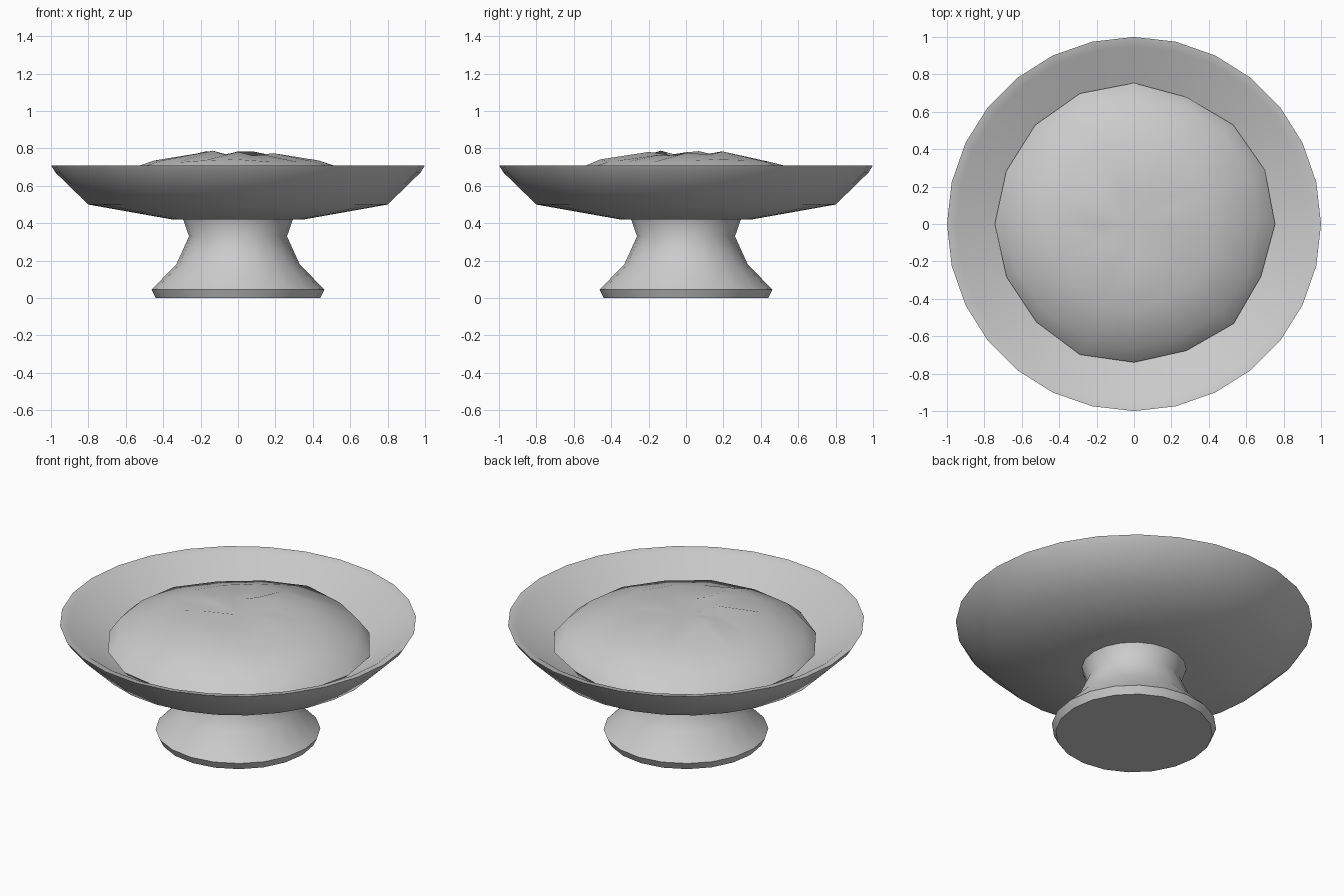
import bpy, math, random

if "Cube" in bpy.data.objects:
    bpy.data.objects.remove(bpy.data.objects["Cube"])

random.seed(4)


def lathe(name, profile, sides, phase=0.0, jitter=None):
    """Spin an (r, z) profile around z; points at r = 0 become poles."""
    verts, faces, rings = [], [], []
    for i, (r, z) in enumerate(profile):
        start = len(verts)
        if r == 0:
            verts.append((0, 0, z))
            rings.append([start] * sides)
            continue
        for k in range(sides):
            a = 2 * math.pi * k / sides + phase
            dr, dz = jitter[i] if jitter else (0, 0)
            rr = r + random.uniform(-dr, dr)
            verts.append((rr * math.cos(a), rr * math.sin(a), z + random.uniform(-dz, dz)))
        rings.append(list(range(start, start + sides)))
    for lo, hi in zip(rings, rings[1:]):
        for k in range(sides):
            n = (k + 1) % sides
            face = list(dict.fromkeys((lo[k], lo[n], hi[n], hi[k])))
            faces.append(face)
    mesh = bpy.data.meshes.new(name)
    mesh.from_pydata(verts, [], faces)
    mesh.update()
    obj = bpy.data.objects.new(name, mesh)
    bpy.context.collection.objects.link(obj)
    bpy.ops.object.select_all(action='DESELECT')
    obj.select_set(True)
    bpy.context.view_layer.objects.active = obj
    bpy.ops.object.shade_smooth_by_angle(angle=math.radians(50))
    return obj


# Flared foot with a narrow waist
lathe("pedestal", [(0, 0), (0.44, 0), (0.462, 0.045), (0.33, 0.18),
                   (0.262, 0.33), (0.295, 0.425), (0, 0.425)], 20)

# Wide shallow bowl: underside, rim, then inner surface
lathe("bowl", [(0, 0.42), (0.35, 0.42), (0.80, 0.50), (0.975, 0.67), (1.0, 0.71),
               (0.95, 0.70), (0.74, 0.55), (0.30, 0.49), (0, 0.48)], 28)

# Uneven mound filling the bowl, slightly dished at the centre
lathe("mound", [(0, 0.52), (0.70, 0.53), (0.745, 0.575), (0.67, 0.66),
                (0.45, 0.732), (0.20, 0.775), (0, 0.75)], 16,
      jitter=[(0, 0), (0, 0), (0.012, 0.01), (0.015, 0.01),
              (0.02, 0.01), (0.02, 0.014), (0, 0)])
